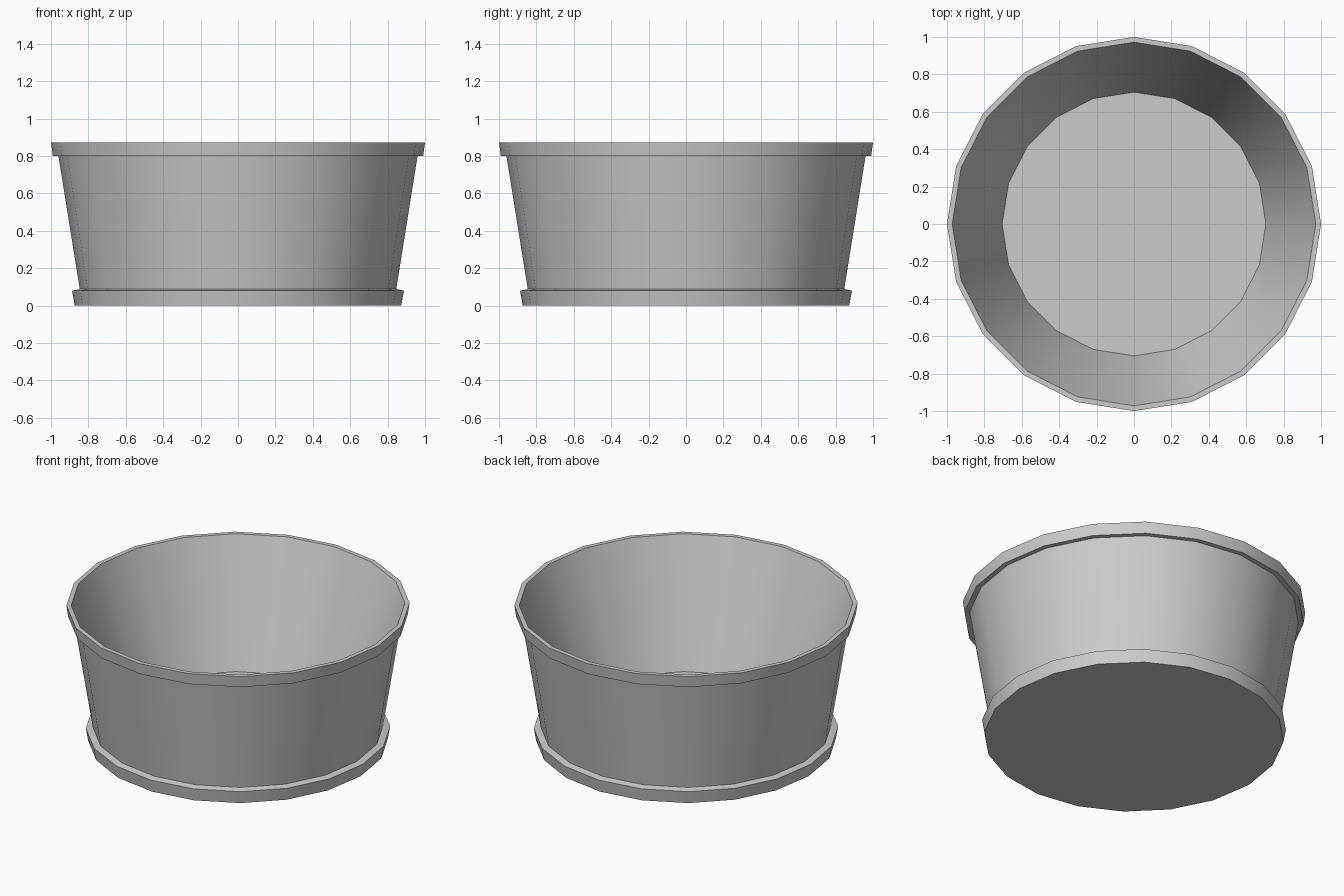
import bpy
import bmesh
import math

if "Cube" in bpy.data.objects:
    bpy.data.objects.remove(bpy.data.objects["Cube"])

SIDES = 20


def lathe(name, profile):
    """Spin an (r, z) profile round z; both ends are capped with flat discs."""
    bm = bmesh.new()
    rings = []
    for r, z in profile:
        ring = []
        for i in range(SIDES):
            a = 2 * math.pi * i / SIDES
            ring.append(bm.verts.new((r * math.cos(a), r * math.sin(a), z)))
        rings.append(ring)
    for low, high in zip(rings, rings[1:]):
        for i in range(SIDES):
            j = (i + 1) % SIDES
            bm.faces.new((low[i], low[j], high[j], high[i]))
    bm.faces.new(rings[0][::-1])
    bm.faces.new(rings[-1])
    bmesh.ops.recalc_face_normals(bm, faces=bm.faces[:])
    mesh = bpy.data.meshes.new(name)
    bm.to_mesh(mesh)
    bm.free()
    obj = bpy.data.objects.new(name, mesh)
    bpy.context.collection.objects.link(obj)
    bpy.ops.object.select_all(action='DESELECT')
    obj.select_set(True)
    bpy.context.view_layer.objects.active = obj
    bpy.ops.object.shade_smooth_by_angle(angle=math.radians(30))
    return obj


# One continuous shell: saucer, outer wall, rim, inner wall, inner floor
lathe("plant_pot", [
    (0.873, 0.0), (0.887, 0.08),    # saucer edge
    (0.846, 0.088),                 # saucer top meets wall
    (0.96, 0.80), (0.99, 0.80),     # wall and underside of rim
    (1.0, 0.872), (0.972, 0.872),   # rim
    (0.705, 0.11),                  # inner wall down to floor
])
